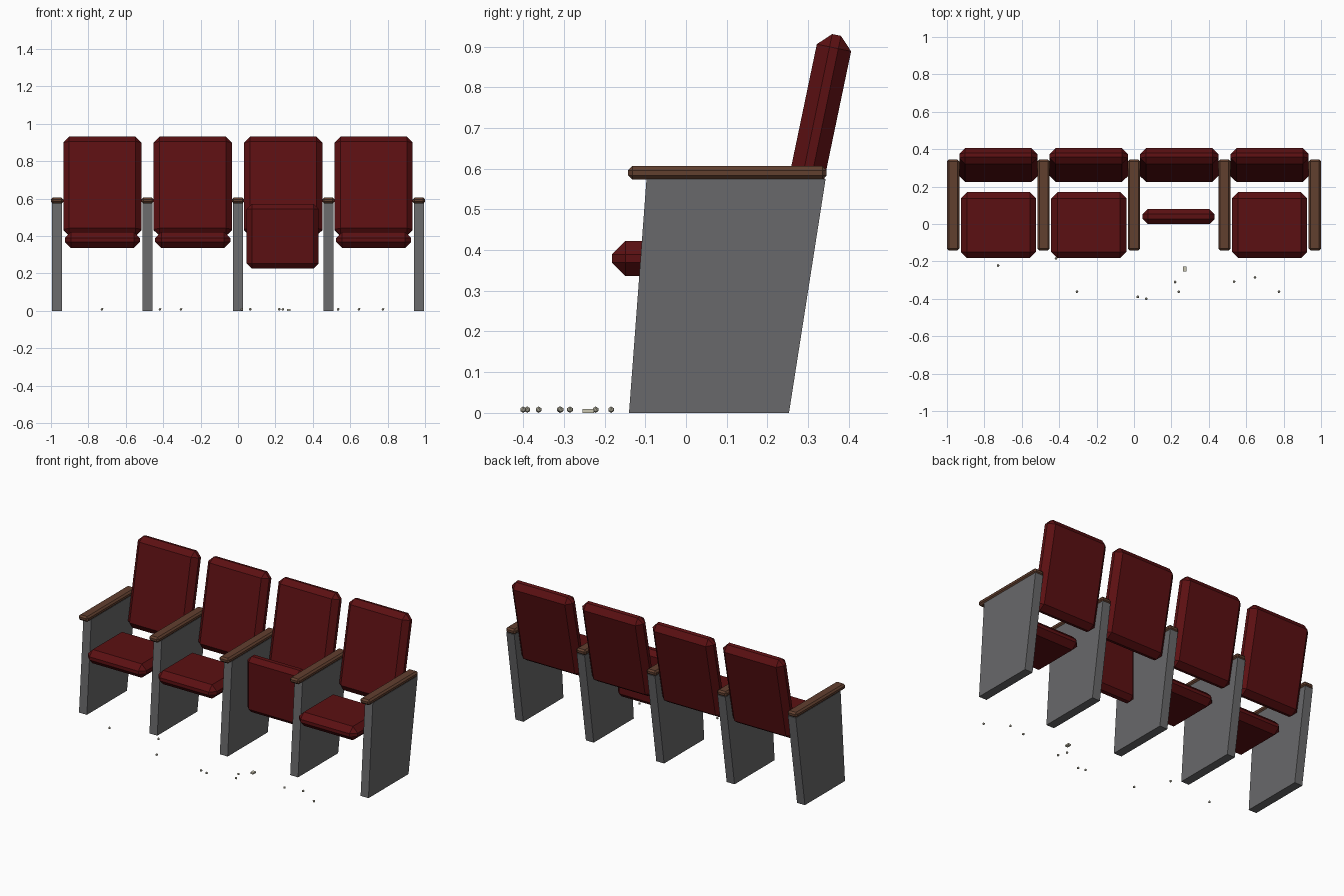
import bpy, bmesh, math
from mathutils import Matrix, Vector

cube = bpy.data.objects.get("Cube")
if cube:
    bpy.data.objects.remove(cube, do_unlink=True)


def material(name, r, g, b):
    m = bpy.data.materials.new(name)
    m.use_nodes = True
    m.diffuse_color = (r, g, b, 1)
    node = next(n for n in m.node_tree.nodes if n.type == "BSDF_PRINCIPLED")
    node.inputs["Base Color"].default_value = (r, g, b, 1)
    node.inputs["Roughness"].default_value = 0.8
    return m


RED = material("dark red upholstery", 0.105, 0.005, 0.006)
GREY = material("grey metal", 0.14, 0.14, 0.145)
BROWN = material("brown wood", 0.12, 0.05, 0.028)
CREAM = material("pale cream", 0.6, 0.57, 0.45)


def finish(name, bm, mat):
    bmesh.ops.recalc_face_normals(bm, faces=bm.faces)
    mesh = bpy.data.meshes.new(name)
    bm.to_mesh(mesh)
    bm.free()
    mesh.materials.append(mat)
    ob = bpy.data.objects.new(name, mesh)
    bpy.context.collection.objects.link(ob)
    return ob


def box(name, centre, size, mat, bevel=0.0, tilt=0.0):
    """Chamfered block, leaned back by tilt degrees."""
    bm = bmesh.new()
    bmesh.ops.create_cube(bm, size=1)
    bmesh.ops.scale(bm, vec=Vector(size), verts=bm.verts)
    if bevel:
        bmesh.ops.bevel(bm, geom=bm.edges[:], offset=bevel, segments=1,
                        affect="EDGES")
    bm.transform(Matrix.Translation(centre)
                 @ Matrix.Rotation(math.radians(-tilt), 4, "X"))
    return finish(name, bm, mat)


def side_panel(name, x, half):
    """Slanted upright, extruded across from its side outline."""
    outline = [(-0.14, 0), (0.253, 0), (0.343, 0.575), (-0.097, 0.575)]
    bm = bmesh.new()
    face = bm.faces.new([bm.verts.new((x - half, y, z)) for y, z in outline])
    ext = bmesh.ops.extrude_face_region(bm, geom=[face])
    moved = [v for v in ext["geom"] if isinstance(v, bmesh.types.BMVert)]
    bmesh.ops.translate(bm, vec=(2 * half, 0, 0), verts=moved)
    return finish(name, bm, GREY)


PITCH = 0.4835

# Uprights with wooden armrests
for i in range(5):
    x = (i - 2) * PITCH
    side_panel(f"side_panel_{i + 1}", x, 0.027)
    box(f"armrest_{i + 1}", (x, 0.1015, 0.5895), (0.066, 0.487, 0.033),
        BROWN, 0.01)

# Chairs: the third has its seat folded up
for i in range(4):
    x = (i - 1.5) * PITCH
    box(f"backrest_{i + 1}", (x, 0.315, 0.665), (0.418, 0.086, 0.538),
        RED, 0.032, 11.8)
    if i == 2:
        box("folded_seat", (x - 0.003, 0.04, 0.398), (0.384, 0.08, 0.346),
            RED, 0.027)
    else:
        box(f"seat_{i + 1}", (x, -0.006, 0.379), (0.402, 0.352, 0.086),
            RED, 0.033)

# Crumbs and a paper stub on the floor
crumbs = [(-0.727, -0.222), (-0.417, -0.184), (-0.305, -0.362),
          (0.02, -0.39), (0.065, -0.4), (0.22, -0.31), (0.24, -0.362),
          (0.535, -0.308), (0.647, -0.285), (0.775, -0.362)]
for i, (x, y) in enumerate(crumbs):
    bm = bmesh.new()
    bmesh.ops.create_icosphere(bm, subdivisions=1, radius=0.008,
                               matrix=Matrix.Translation((x, y, 0.008)))
    finish(f"crumb_{i + 1}", bm, CREAM)
box("paper_stub", (0.272, -0.24, 0.0045), (0.02, 0.028, 0.009), CREAM)
